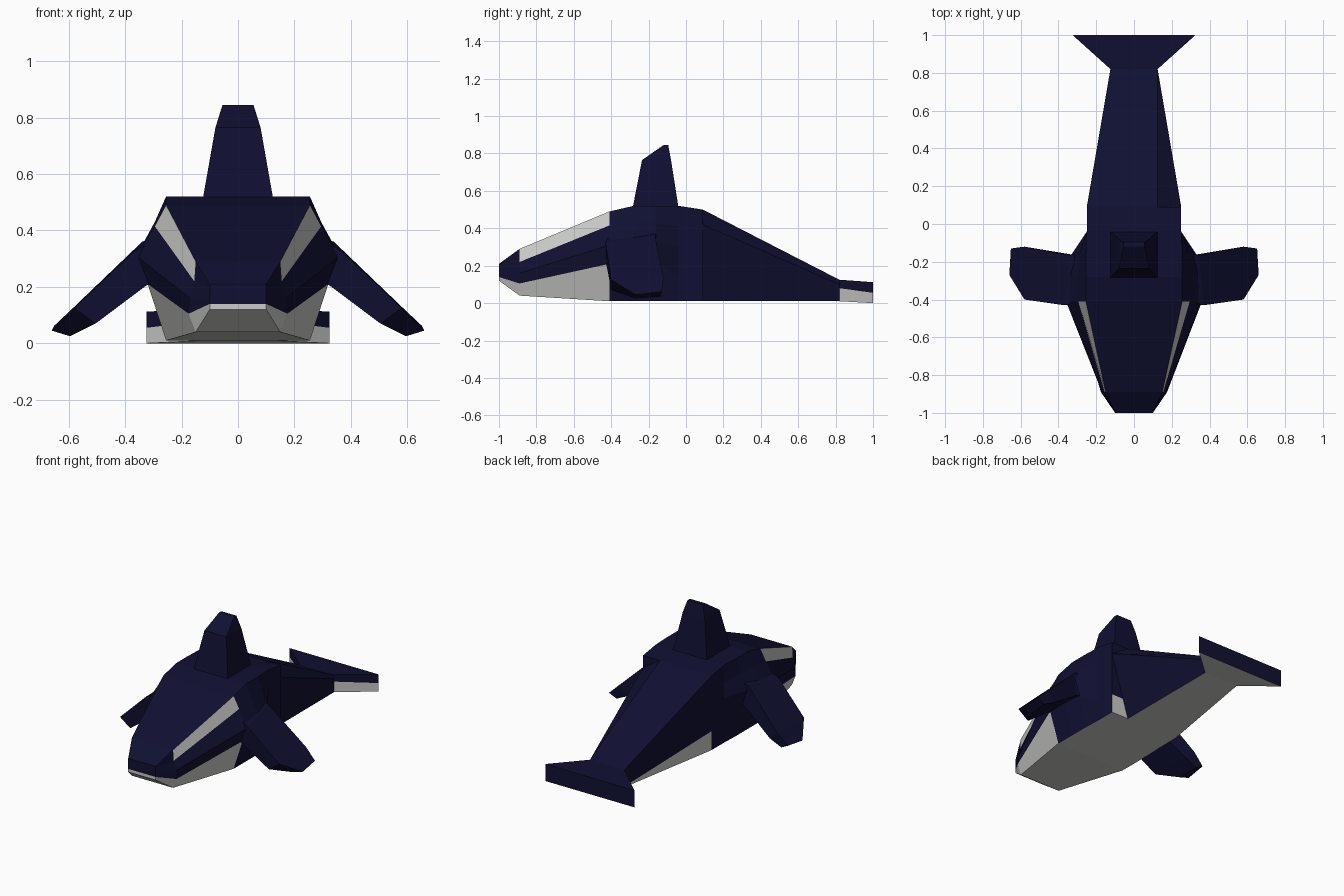
import bpy
import bmesh

cube = bpy.data.objects.get("Cube")
if cube:
    bpy.data.objects.remove(cube)


def make_material(name, rgb):
    mat = bpy.data.materials.new(name)
    mat.use_nodes = True
    mat.diffuse_color = (*rgb, 1)
    bsdf = mat.node_tree.nodes["Principled BSDF"]
    bsdf.inputs["Base Color"].default_value = (*rgb, 1)
    bsdf.inputs["Roughness"].default_value = 0.9
    return mat


NAVY, WHITE = 0, 1
materials = [make_material("navy_skin", (0.005, 0.005, 0.032)),
             make_material("white_skin", (0.6, 0.6, 0.58))]


def mirrored(half):
    """Close a left half section (bottom to top) with its mirror image."""
    return half + [(-x, y, z) for x, y, z in reversed(half)]


def loft(name, rings, colour):
    """Skin closed rings; colour(station, band) picks the material.
    Bands count up from the bottom, -1 is the belly; caps are 'front', 'back'."""
    bm = bmesh.new()
    loops = [[bm.verts.new(p) for p in ring] for ring in rings]
    n = len(rings[0])
    for s, (a, b) in enumerate(zip(loops, loops[1:])):
        for j in range(n):
            k = (j + 1) % n
            face = bm.faces.new((a[j], a[k], b[k], b[j]))
            face.material_index = colour(s, min(j, n - 2 - j))
    for end, loop in (("front", loops[0]), ("back", loops[-1])):
        for j in range(n // 2 - 1):
            face = bm.faces.new((loop[j], loop[j + 1], loop[n - 2 - j], loop[n - 1 - j]))
            face.material_index = colour(end, j)
    bmesh.ops.recalc_face_normals(bm, faces=bm.faces)
    mesh = bpy.data.meshes.new(name)
    bm.to_mesh(mesh)
    bm.free()
    for mat in materials:
        mesh.materials.append(mat)
    obj = bpy.data.objects.new(name, mesh)
    bpy.context.collection.objects.link(obj)
    return obj


# Head and trunk: belly edge, colour line, side ridge, shoulder, back edge
sections = [
    (-1.00, [(.10, .12), (.10, .14), (.10, .16), (.10, .20), (.10, .21)]),
    (-0.89, [(.15, .04), (.175, .105), (.17, .16), (.155, .22), (.15, .29)]),
    (-0.41, [(.255, .01), (.32, .21), (.36, .31), (.295, .415), (.255, .49)]),
    (-0.28, [(.255, .01), (.31, .21), (.355, .32), (.295, .43), (.255, .52)]),
    (-0.16, [(.255, .01), (.29, .21), (.33, .33), (.29, .43), (.255, .52)]),
    (-0.04, [(.25, .01), (.25, .15), (.25, .30), (.25, .41), (.25, .52)]),
    (0.09, [(.25, .01), (.25, .135), (.25, .30), (.25, .42), (.25, .50)]),
]


def trunk_colour(station, band):
    belly = band == -1
    jaw = band == 0 and station in (0, 1, "front", "back")
    eye_patch = band == 3 and station == 1
    return WHITE if belly or jaw or eye_patch else NAVY


loft("trunk", [mirrored([(x, y, z) for x, z in pts]) for y, pts in sections],
     trunk_colour)

# Tail stock: the left flank is pulled in at the belly and at the back
root = [(.125, .01), (.25, .42), (.125, .50), (-.25, .50), (-.25, .135), (-.25, .01)]
end = [(.125, .01), (.125, .10), (.125, .125), (-.125, .125), (-.125, .015), (-.125, .01)]
tail = loft("tail_stock",
            [[(x, .09, z) for x, z in root], [(x, .82, z) for x, z in end]],
            lambda station, band: WHITE if band == -1 else NAVY)
for face in tail.data.polygons:
    c = face.center
    if c.x < -.1 and c.z < .1 and abs(face.normal.y) < .9:
        face.material_index = WHITE

# Tail fluke
loft("tail_fluke",
     [mirrored([(.125, .82, .01), (.125, .82, .08), (.125, .82, .125)]),
      mirrored([(.325, 1, 0), (.325, 1, .055), (.325, 1, .112)])],
     lambda station, band: WHITE if station == 0 and band < 1 else NAVY)

# Dorsal fin: half width, front y, back y, height
fin = [(.125, -.285, -.04, .51), (.08, -.235, -.08, .765), (.055, -.12, -.095, .845)]
loft("dorsal_fin",
     [mirrored([(w, front, z), (w, back, z)]) for w, front, back, z in fin],
     lambda station, band: NAVY)

# Flippers: leading top, leading bottom, trailing bottom, trailing top
flipper = [
    [(.29, -.41, .37), (.27, -.41, .22), (.25, -.15, .22), (.27, -.15, .39)],
    [(.37, -.43, .325), (.325, -.425, .205), (.31, -.165, .22), (.34, -.165, .36)],
    [(.58, -.40, .125), (.505, -.40, .07), (.52, -.13, .075), (.58, -.12, .13)],
    [(.66, -.27, .045), (.595, -.27, .025), (.60, -.135, .035), (.652, -.13, .062)],
]
for name, side in (("left_flipper", 1), ("right_flipper", -1)):
    loft(name, [[(side * x, y, z) for x, y, z in ring] for ring in flipper],
         lambda station, band: NAVY)
